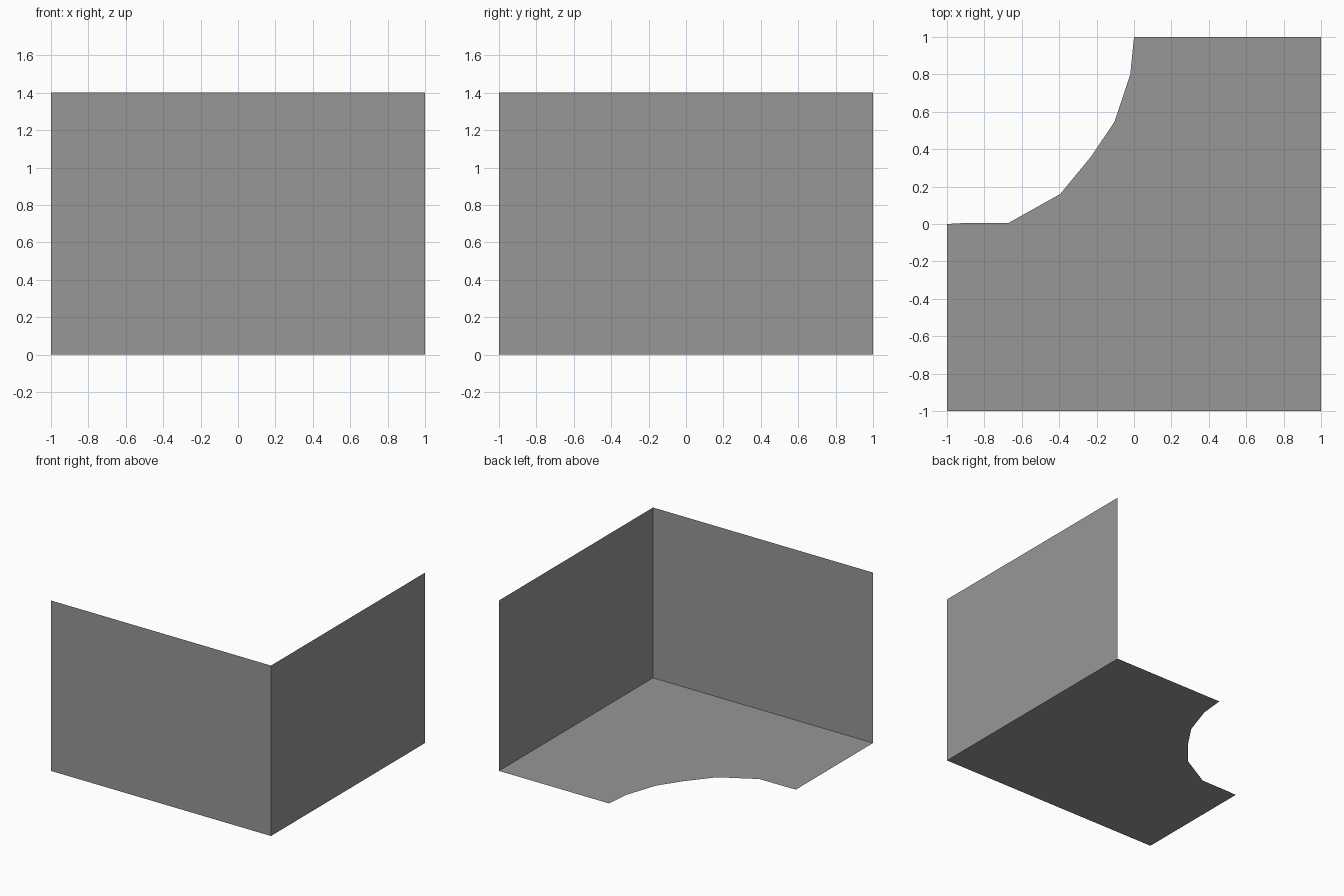
import bpy

cube = bpy.data.objects.get("Cube")
if cube:
    bpy.data.objects.remove(cube, do_unlink=True)

HEIGHT = 1.4

grey = bpy.data.materials.new("plain_grey")
grey.use_nodes = True
colour = (0.31, 0.31, 0.31, 1)
grey.diffuse_color = colour
grey.node_tree.nodes["Principled BSDF"].inputs["Base Color"].default_value = colour


def sheet(name, outline):
    """One flat face from an outline, listed counter-clockwise seen from inside."""
    mesh = bpy.data.meshes.new(name)
    mesh.from_pydata(outline, [], [range(len(outline))])
    mesh.materials.append(grey)
    obj = bpy.data.objects.new(name, mesh)
    bpy.context.collection.objects.link(obj)
    return obj


def wall(name, start, end):
    """Upright wall standing on the line from start to end."""
    return sheet(name, [(*start, 0), (*end, 0), (*end, HEIGHT), (*start, HEIGHT)])


# Floor with a faceted curved bite out of the back right corner
bite = [(0, 1), (-0.02, 0.80), (-0.105, 0.545), (-0.23, 0.36),
        (-0.395, 0.16), (-0.67, 0.006), (-0.93, 0.004), (-1, 0)]
corners = [(-1, -1), (1, -1), (1, 1)]
sheet("floor", [(x, y, 0) for x, y in corners + bite])

# Two walls meeting at the front left corner, facing inward
wall("front_wall", (1, -1), (-1, -1))
wall("left_wall", (1, 1), (1, -1))
